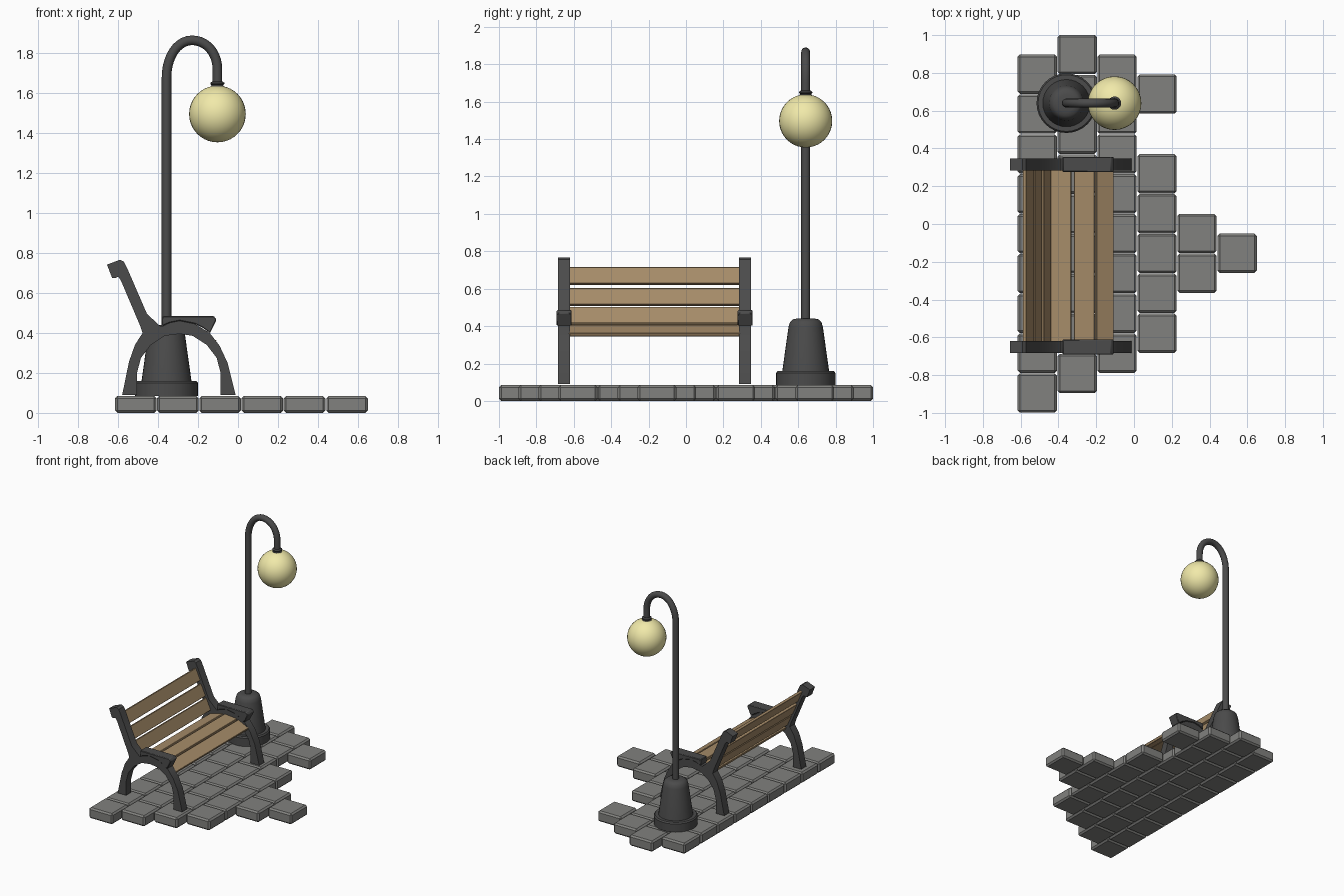
import bpy, bmesh
from math import radians, sin, cos, pi
from mathutils import Matrix

if "Cube" in bpy.data.objects:
    bpy.data.objects.remove(bpy.data.objects["Cube"])


def material(name, r, g, b):
    m = bpy.data.materials.new(name)
    m.diffuse_color = (r, g, b, 1)
    m.use_nodes = True
    m.node_tree.nodes["Principled BSDF"].inputs["Base Color"].default_value = m.diffuse_color
    return m


IRON = material("dark_iron", 0.07, 0.07, 0.07)
STONE = material("stone", 0.22, 0.22, 0.21)
WOOD = material("wood", 0.38, 0.26, 0.14)
GLOW = material("lamp_glass", 0.88, 0.82, 0.40)


def finish(bm, name, mat, bevel=0, segments=1, smooth=None):
    bmesh.ops.recalc_face_normals(bm, faces=bm.faces)
    me = bpy.data.meshes.new(name)
    bm.to_mesh(me)
    bm.free()
    ob = bpy.data.objects.new(name, me)
    bpy.context.collection.objects.link(ob)
    me.materials.append(mat)
    if bevel:
        mod = ob.modifiers.new("bevel", 'BEVEL')
        mod.width, mod.segments = bevel, segments
        mod.limit_method, mod.angle_limit = 'ANGLE', radians(40)
    if smooth:
        bpy.ops.object.select_all(action='DESELECT')
        ob.select_set(True)
        bpy.context.view_layer.objects.active = ob
        bpy.ops.object.shade_smooth_by_angle(angle=radians(smooth))
    return ob


def box(name, mat, centre, size, angle=0, bevel=0):
    bm = bmesh.new()
    bmesh.ops.create_cube(bm, size=1, matrix=Matrix.Diagonal((*size, 1)))
    ob = finish(bm, name, mat, bevel)
    ob.location = centre
    ob.rotation_euler.y = radians(angle)
    return ob


def prism(name, mat, points, y, width, bevel=0):
    # x-z outline extruded along y
    bm = bmesh.new()
    face = bm.faces.new([bm.verts.new((x, y - width / 2, z)) for x, z in points])
    out = bmesh.ops.extrude_face_region(bm, geom=[face])["geom"]
    bmesh.ops.translate(bm, vec=(0, width, 0),
                        verts=[v for v in out if isinstance(v, bmesh.types.BMVert)])
    return finish(bm, name, mat, bevel, smooth=35)


def lathe(name, mat, profile, x, y, sides=32):
    bm = bmesh.new()
    rings = [[bm.verts.new((x + r * cos(2 * pi * i / sides), y + r * sin(2 * pi * i / sides), z))
              for i in range(sides)] for r, z in profile]
    for a, b in zip(rings, rings[1:]):
        for i in range(sides):
            j = (i + 1) % sides
            bm.faces.new((a[i], a[j], b[j], b[i]))
    bm.faces.new(rings[0])
    bm.faces.new(rings[-1])
    return finish(bm, name, mat, smooth=35)


# paving stones: (column x, top stone y, count)
STEP = 0.211
columns = [(-0.512, 0.793, 9), (-0.301, 0.897, 9), (-0.090, 0.793, 8), (0.122, 0.688, 1),
           (0.122, 0.266, 5), (0.333, -0.05, 2), (0.546, -0.155, 1)]
for x, top, count in columns:
    for i in range(count):
        box("paving_stone", STONE, (x, top - i * STEP, 0.0425), (0.208, 0.208, 0.085), bevel=0.012)

# bench side frames with arched legs and leaning back post
frame = [(-.58, .09), (-.546, .256), (-.516, .341), (-.478, .40), (-.49, .436), (-.586, .662),
         (-.60, .682), (-.618, .674), (-.631, .677), (-.656, .742), (-.631, .752), (-.591, .767),
         (-.571, .757), (-.556, .727), (-.456, .496), (-.386, .431), (-.342, .451),
         (-.292, .461), (-.217, .446), (-.142, .401), (-.092, .336), (-.052, .25), (-.012, .09),
         (-.087, .09), (-.087, .20), (-.107, .276), (-.157, .341), (-.227, .386), (-.292, .396),
         (-.367, .386), (-.436, .341), (-.486, .276), (-.506, .20), (-.506, .09)]
arm = [(-.378, .485), (-.122, .485), (-.107, .468), (-.14, .40), (-.175, .425), (-.217, .446),
       (-.292, .461), (-.342, .451), (-.378, .436)]
for y in (-0.652, 0.316):
    prism("bench_side_frame", IRON, frame, y, 0.064)
    prism("bench_armrest", IRON, arm, y, 0.08, bevel=0.004)

# bench slats: (x, z, width, tilt)
slats = [("back_slat", -.560, .668, .096, 66), ("back_slat", -.514, .556, .096, 66),
         ("back_slat", -.468, .456, .096, 66), ("seat_slat", -.388, .393, .115, -15),
         ("seat_slat", -.264, .405, .108, 5), ("seat_slat", -.157, .375, .10, 26)]
for name, x, z, width, tilt in slats:
    box(name, WOOD, (x, -0.168, z), (width, 0.915, 0.02), tilt, bevel=0.002)

# lamp base
LX, LY, GX = -0.358, 0.64, -0.103
lathe("lamp_base", IRON, [(.158, .085), (.158, .15), (.15, .16), (.125, .16), (.092, .395),
                          (.084, .422), (.068, .436), (.045, .441)], LX, LY)

# lamp pole with hooked top
curve = bpy.data.curves.new("lamp_pole", 'CURVE')
curve.dimensions = '3D'
curve.bevel_depth, curve.bevel_resolution, curve.resolution_u = 0.024, 4, 10
curve.use_fill_caps = True
curve.materials.append(IRON)
spline = curve.splines.new('BEZIER')
mid = (LX + GX) / 2
path = [((LX, .42), (0, .1)), ((LX, 1.68), (0, .10)), ((mid, 1.866), (.075, 0)),
        ((GX, 1.72), (0, -.08)), ((GX, 1.63), (0, -.03))]
spline.bezier_points.add(len(path) - 1)
for p, ((x, z), (dx, dz)) in zip(spline.bezier_points, path):
    p.handle_left_type = p.handle_right_type = 'FREE'
    p.co = (x, LY, z)
    p.handle_left = (x - dx, LY, z - dz)
    p.handle_right = (x + dx, LY, z + dz)
pole = bpy.data.objects.new("lamp_pole", curve)
bpy.context.collection.objects.link(pole)
bpy.ops.object.select_all(action='DESELECT')
pole.select_set(True)
bpy.context.view_layer.objects.active = pole
bpy.ops.object.convert(target='MESH')
bpy.ops.object.shade_smooth_by_angle(angle=radians(40))

# collar and globe
lathe("lamp_collar", IRON, [(.034, 1.62), (.034, 1.635), (.029, 1.641), (.035, 1.647),
                            (.035, 1.653), (.026, 1.66)], GX, LY, 24)
bm = bmesh.new()
bmesh.ops.create_uvsphere(bm, u_segments=32, v_segments=20, radius=0.142,
                          matrix=Matrix.Translation((GX, LY, 1.497)))
finish(bm, "lamp_globe", GLOW, smooth=40)
